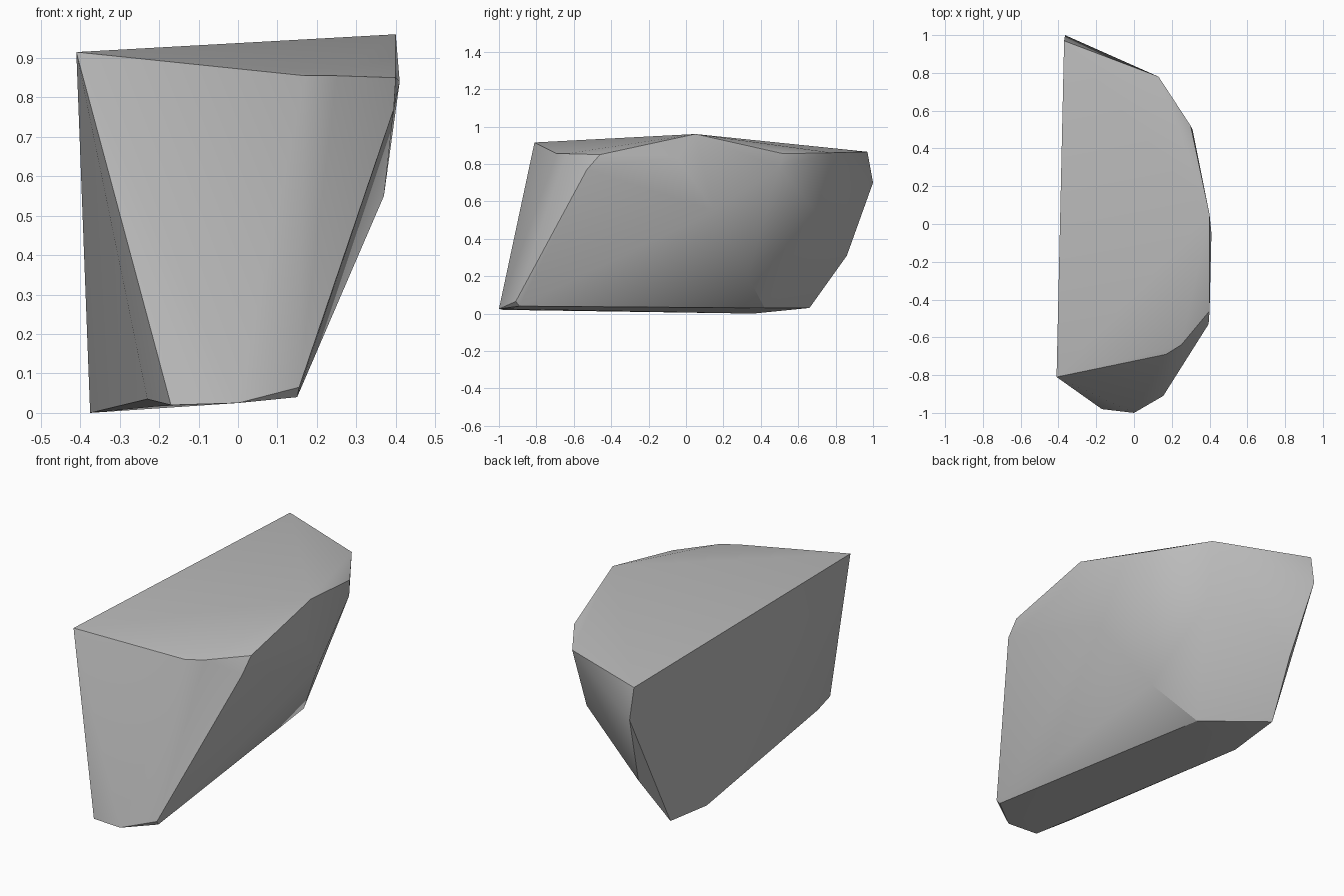
import bpy
import bmesh
import math
from mathutils import Vector

default_cube = bpy.data.objects.get("Cube")
if default_cube:
    bpy.data.objects.remove(default_cube, do_unlink=True)


def make_material(name, colour):
    material = bpy.data.materials.new(name)
    material.use_nodes = True
    material.diffuse_color = colour
    shader = material.node_tree.nodes["Principled BSDF"]
    shader.inputs["Base Color"].default_value = colour
    shader.inputs["Roughness"].default_value = 0.9
    return material


def make_hull(name, corners, material):
    """Wrap a convex shell around the corner points, given in hundredths."""
    mesh = bpy.data.meshes.new(name)
    shell = bmesh.new()
    for corner in corners:
        shell.verts.new(Vector(corner) / 100)
    hull = bmesh.ops.convex_hull(shell, input=shell.verts)
    unused = {item for key in ("geom_interior", "geom_unused") for item in hull[key]
              if isinstance(item, bmesh.types.BMVert)}
    bmesh.ops.delete(shell, geom=list(unused), context="VERTS")
    bmesh.ops.recalc_face_normals(shell, faces=shell.faces)
    shell.to_mesh(mesh)
    shell.free()
    mesh.materials.append(material)
    rock = bpy.data.objects.new(name, mesh)
    bpy.context.collection.objects.link(rock)
    return rock


# Rim of the sloping top, from the front left corner round to the back
top_rim = [
    (-41, -81, 91.5), (17, -69, 85.5), (25, -64, 85.5), (40, -46, 85),
    (40, 5, 96), (30, 52, 85.5), (13, 78, 86), (-37, 97, 86.5),
]

# Bulging flank and back, between the top and the base
flank = [
    (39.5, -53, 77), (41, -5, 84), (37, 15, 55), (31, 50, 78),
    (16, 33, 20), (10, 70, 54), (-36.5, 100, 70), (-32, 86, 31),
]

# Narrow base, from the front tip to the back
base = [
    (0, -100, 2.5), (-17, -98, 2), (-23, -79, 3.5), (15.5, -91, 6.5),
    (15, -89, 4), (-37.5, 36, 0), (-7, 42, 3), (-37, 66, 3),
]

stone_grey = make_material("stone_grey", (0.5, 0.5, 0.5, 1))
rock = make_hull("rock", top_rim + flank + base, stone_grey)

# Soft shading across shallow creases, hard lines at steep ones
bpy.ops.object.select_all(action="DESELECT")
bpy.context.view_layer.objects.active = rock
rock.select_set(True)
bpy.ops.object.shade_smooth_by_angle(angle=math.radians(30))
